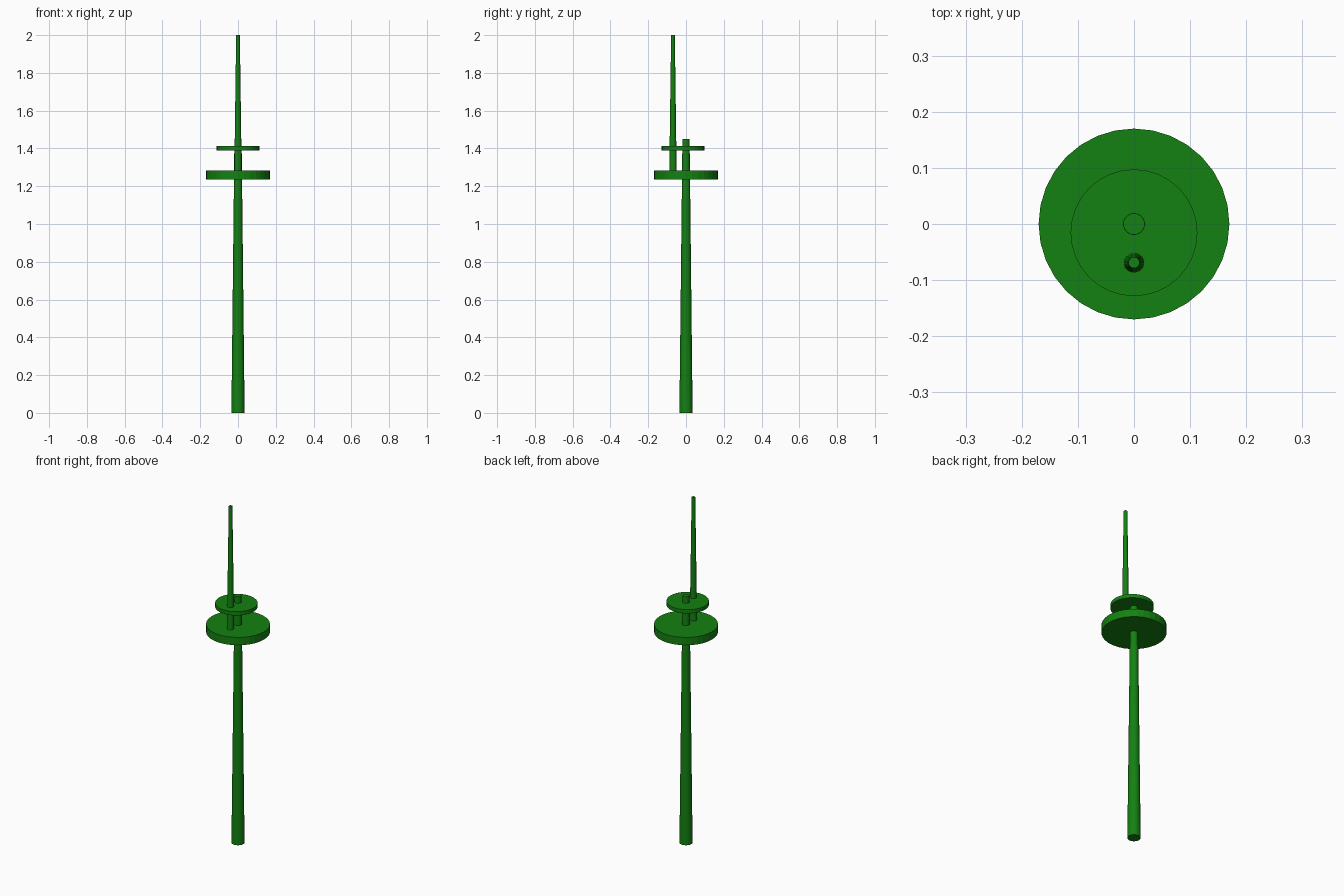
import bpy

if "Cube" in bpy.data.objects:
    bpy.data.objects.remove(bpy.data.objects["Cube"])

SIDES = 32

# Green paint shared by all parts
green = bpy.data.materials.new("green_paint")
green.diffuse_color = (0.007, 0.22, 0.006, 1.0)
green.use_nodes = True
green.node_tree.nodes["Principled BSDF"].inputs["Base Color"].default_value = green.diffuse_color


def round_part(name, y, z0, z1, r0, r1):
    """Upright round part tapering from radius r0 at z0 to r1 at z1."""
    bpy.ops.mesh.primitive_cone_add(
        vertices=SIDES, radius1=r0, radius2=r1, depth=z1 - z0,
        location=(0, y, (z0 + z1) / 2))
    part = bpy.context.object
    part.name = name
    part.data.materials.append(green)
    return part


# Lower mast, standing on the ground
round_part("lower_mast", 0, 0, 1.45, 0.035, 0.019)

# Large round platform
round_part("platform", 0, 1.236, 1.282, 0.17, 0.17)

# Thinner upper mast, stepped on the platform in front of the lower mast
round_part("upper_mast", -0.069, 1.282, 2.0, 0.0195, 0.0098)

# Round cap plate joining the two masts
round_part("cap_plate", -0.0155, 1.39, 1.412, 0.113, 0.113)
